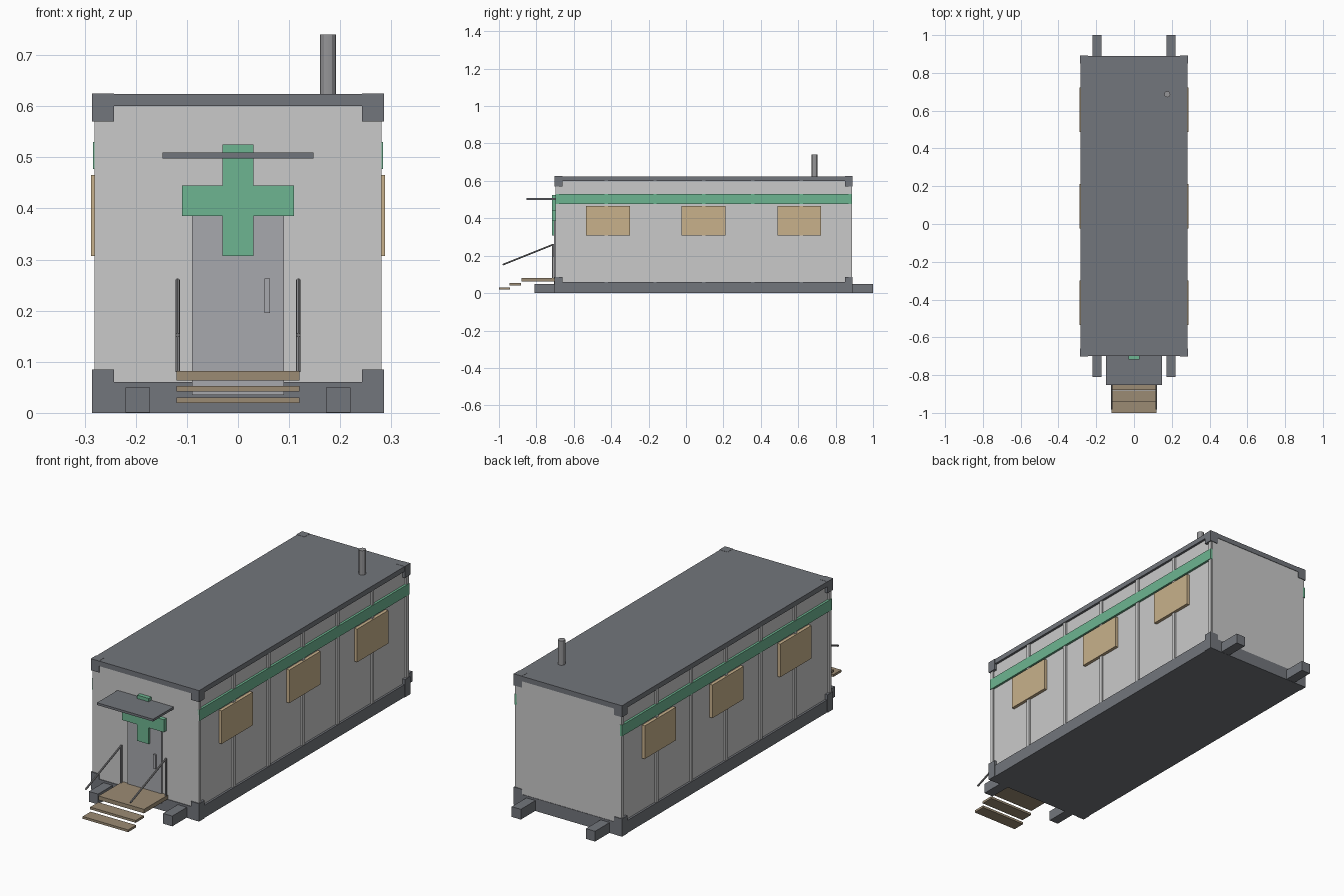
import bpy
from mathutils import Vector

if "Cube" in bpy.data.objects:
    bpy.data.objects.remove(bpy.data.objects["Cube"], do_unlink=True)


def material(name, r, g, b):
    m = bpy.data.materials.new(name)
    m.use_nodes = True
    m.diffuse_color = (r, g, b, 1)
    m.node_tree.nodes["Principled BSDF"].inputs["Base Color"].default_value = (r, g, b, 1)
    return m


WALL = material("light grey wall", 0.59, 0.59, 0.59)
FRAME = material("dark grey frame", 0.17, 0.18, 0.20)
GREEN = material("green", 0.155, 0.46, 0.285)
TAN = material("tan window", 0.58, 0.44, 0.26)
WOOD = material("brown step", 0.33, 0.26, 0.175)
DOOR = material("grey door", 0.39, 0.395, 0.42)
METAL = material("grey metal", 0.30, 0.30, 0.31)


def box(name, x, y, z, mat):
    """Box from (min, max) pairs on each axis."""
    lo, hi = Vector((x[0], y[0], z[0])), Vector((x[1], y[1], z[1]))
    bpy.ops.mesh.primitive_cube_add(size=1, location=(lo + hi) / 2)
    o = bpy.context.object
    o.name = name
    o.scale = hi - lo
    bpy.ops.object.transform_apply(location=False, rotation=False, scale=True)
    o.data.materials.append(mat)
    return o


def tube(name, start, end, radius, mat, sides=12):
    """Round bar between two points."""
    a, b = Vector(start), Vector(end)
    bpy.ops.mesh.primitive_cylinder_add(vertices=sides, radius=radius,
                                        depth=(b - a).length, location=(a + b) / 2)
    o = bpy.context.object
    o.name = name
    o.rotation_euler = (b - a).to_track_quat("Z", "Y").to_euler()
    o.data.materials.append(mat)
    bpy.ops.object.shade_smooth_by_angle()
    return o


def span(side, inner, outer):
    """Ordered x range mirrored to the given side."""
    return sorted((side * inner, side * outer))


FRONT, BACK = -0.70, 0.89
SIDES = (("left", 1), ("right", -1))

# Cabin shell with base and roof
box("walls", (-0.273, 0.273), (FRONT + 0.003, BACK - 0.002), (0.03, 0.61), WALL)
box("base", (-0.283, 0.283), (FRONT, BACK), (0, 0.06), FRAME)
box("roof", (-0.284, 0.284), (FRONT, BACK), (0.60, 0.624), FRAME)

for label, s in SIDES:
    # Corner blocks at the ends of the frame
    for end, y in (("front", (FRONT - 0.002, FRONT + 0.04)), ("back", (BACK - 0.04, BACK + 0.001))):
        box(f"{label}_{end}_lower_corner", span(s, 0.243, 0.286), y, (0, 0.085), FRAME)
        box(f"{label}_{end}_upper_corner", span(s, 0.243, 0.286), y, (0.57, 0.625), FRAME)

    # Wall ribs, stripe and windows
    for i in range(7):
        y = -0.688 + i * 0.261
        box(f"{label}_rib_{i + 1}", span(s, 0.27, 0.281), (y - 0.009, y + 0.009), (0.06, 0.60), WALL)
    box(f"{label}_stripe", span(s, 0.27, 0.284), (FRONT + 0.003, BACK - 0.002), (0.477, 0.53), GREEN)
    for i in range(3):
        y = -0.417 + i * 0.511
        box(f"{label}_window_{i + 1}", span(s, 0.27, 0.288), (y - 0.117, y + 0.117), (0.307, 0.465), TAN)

    # Skids under the floor
    box(f"{label}_skid", span(s, 0.172, 0.22), (-0.81, 1.0), (0.001, 0.05), FRAME)

    # Stair rail and its post
    x = s * 0.118
    tube(f"{label}_rail_post", (x, -0.712, 0.08), (x, -0.712, 0.26), 0.0045, METAL, 8)
    tube(f"{label}_handrail", (x, -0.712, 0.259), (x, -0.98, 0.152), 0.0045, METAL, 8)

# Door and handle
box("door", (-0.09, 0.09), (FRONT - 0.006, FRONT + 0.01), (0.035, 0.40), DOOR)
box("door_handle", (0.052, 0.063), (FRONT - 0.014, FRONT), (0.195, 0.263), DOOR)

# Green cross above the door
box("cross_upright", (-0.03, 0.03), (-0.717, FRONT + 0.01), (0.307, 0.525), GREEN)
for label, s in SIDES:
    box(f"cross_{label}_arm", span(s, 0.03, 0.11), (-0.717, FRONT + 0.01), (0.385, 0.445), GREEN)

# Canopy
box("canopy", (-0.148, 0.148), (-0.852, FRONT + 0.005), (0.498, 0.509), FRAME)

# Landing and steps
box("landing", (-0.12, 0.12), (-0.88, FRONT), (0.063, 0.082), WOOD)
box("upper_step", (-0.12, 0.12), (-0.943, -0.882), (0.042, 0.053), WOOD)
box("lower_step", (-0.12, 0.12), (-1.0, -0.94), (0.019, 0.03), WOOD)

# Chimney pipe
tube("chimney", (0.176, 0.687, 0.61), (0.176, 0.687, 0.74), 0.016, METAL)
